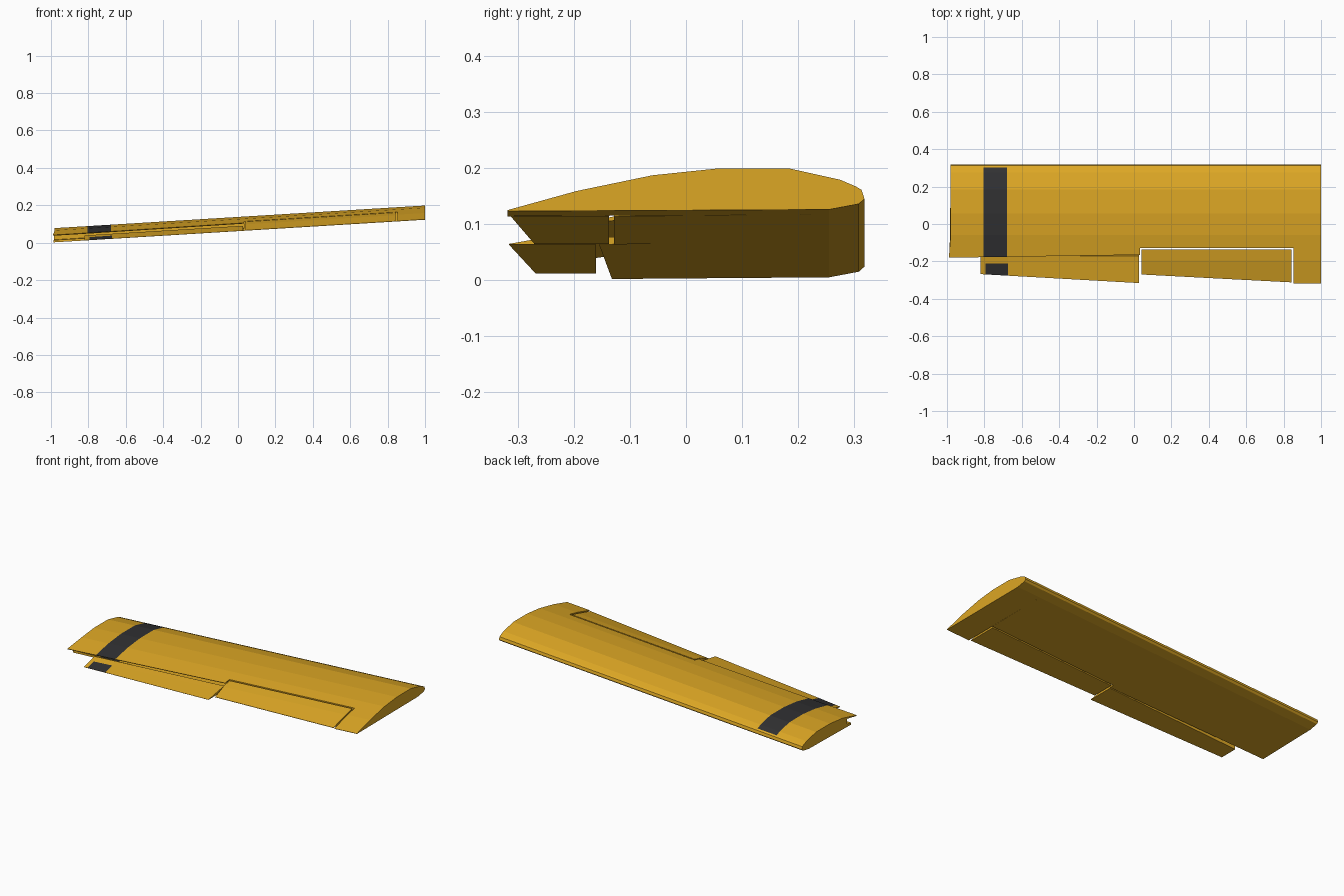
import bpy, bmesh

if "Cube" in bpy.data.objects:
    bpy.data.objects.remove(bpy.data.objects["Cube"])


def material(name, color):
    m = bpy.data.materials.new(name)
    m.diffuse_color = (*color, 1)
    m.use_nodes = True
    m.node_tree.nodes["Principled BSDF"].inputs["Base Color"].default_value = m.diffuse_color
    return m


YELLOW = material("golden_yellow", (0.72, 0.385, 0.018))
DARK = material("charcoal", (0.03, 0.03, 0.032))


def lerp(a, b, t):
    return a + (b - a) * t


def base(x):
    """Height of the flat underside; the wing rises towards its root."""
    return 0.002 + (x + 0.98) * 0.061


# nose and upper curve, as (y, height above underside)
FRONT = [(0.255, 0.003), (0.308, 0.013), (0.318, 0.022), (0.313, 0.038),
         (0.303, 0.044), (0.275, 0.056), (0.185, 0.076), (0.055, 0.076),
         (-0.06, 0.064)]


def top(y):
    """Upper surface height on the rear part of the wing."""
    if y > -0.195:
        return lerp(0.064, 0.036, (-0.06 - y) / 0.135)
    return lerp(0.036, 0.001, (-0.195 - y) / 0.125)


def loft(name, stations, section, band=None, skew=0.0):
    """Skin a section function along x; band is (x0, x1, y0, y1) painted dark on top."""
    bm = bmesh.new()
    rings = []
    for i, x in enumerate(stations):
        ring = []
        for y, h in section(x):
            dx = skew * min(0, y + 0.07) if i == 0 else 0
            ring.append(bm.verts.new((x + dx, y, base(x) + h)))
        rings.append(ring)
    n = len(rings[0])
    for a, b in zip(rings, rings[1:]):
        for j in range(n):
            k = (j + 1) % n
            bm.faces.new((a[j], a[k], b[k], b[j]))
    bm.faces.new(rings[0])
    bm.faces.new(rings[-1])
    bmesh.ops.recalc_face_normals(bm, faces=bm.faces)
    if band:
        for f in bm.faces:
            c = f.calc_center_median()
            if (band[0] < c.x < band[1] and band[2] < c.y < band[3]
                    and f.normal.z > 0.2 and c.z - base(c.x) > 0.0125):
                f.material_index = 1
    mesh = bpy.data.meshes.new(name)
    bm.to_mesh(mesh)
    bm.free()
    mesh.materials.append(YELLOW)
    mesh.materials.append(DARK)
    ob = bpy.data.objects.new(name, mesh)
    bpy.context.collection.objects.link(ob)
    return ob


# outer panel: thin upper shroud and lower lip with a slot for the aileron
def outer_section(x):
    t = (x + 0.98) / 1.01
    te, lip = lerp(-0.18, -0.165, t), lerp(-0.132, -0.155, t)
    return [(lip, 0)] + FRONT + [(te, top(te)), (te + 0.003, top(te) - 0.004),
                                 (-0.1, 0.046), (-0.1, 0.014), (lip, 0.012)]


loft("outer_wing_panel", [-0.98, -0.805, -0.68, 0.032], outer_section,
     (-0.81, -0.67, -0.2, 0.305), skew=0.09)


# middle panel, cut off square in front of the flap
def middle_section(x):
    return [(-0.128, 0)] + FRONT + [(-0.128, top(-0.128))]


loft("middle_wing_panel", [0.032, 0.852], middle_section)


# root panel with the full aerofoil
def root_section(x):
    return [(-0.318, 0)] + FRONT + [(-0.195, 0.036), (-0.318, 0.002)]


loft("root_wing_panel", [0.852, 1.0], root_section)


# outer aileron, tapering towards the tip
def aileron_section(x):
    te = lerp(-0.268, -0.316, (x + 0.82) / 0.85)
    mid = lerp(0.027, 0.001, (0.21 - 0.17) / (-te - 0.17))
    return [(te, 0), (-0.16, 0), (-0.16, 0.022), (-0.17, 0.027),
            (-0.21, mid), (te, 0.001)]


aileron = loft("aileron", [-0.82, -0.795, -0.675, 0.028], aileron_section,
               (-0.8, -0.67, -0.3, -0.21))
# the painted band is a rule on the rear top strip only
for p in aileron.data.polygons:
    if p.normal.z > 0.2 and -0.795 < p.center.x < -0.675 and p.center.y < -0.21:
        p.material_index = 1


# inner flap, flush with the wing surface
def flap_section(x):
    te = lerp(-0.27, -0.312, (x - 0.04) / 0.802)
    return [(te, 0), (-0.137, 0), (-0.137, top(-0.137)), (-0.195, 0.034), (te, 0.002)]


loft("flap", [0.04, 0.842], flap_section)
